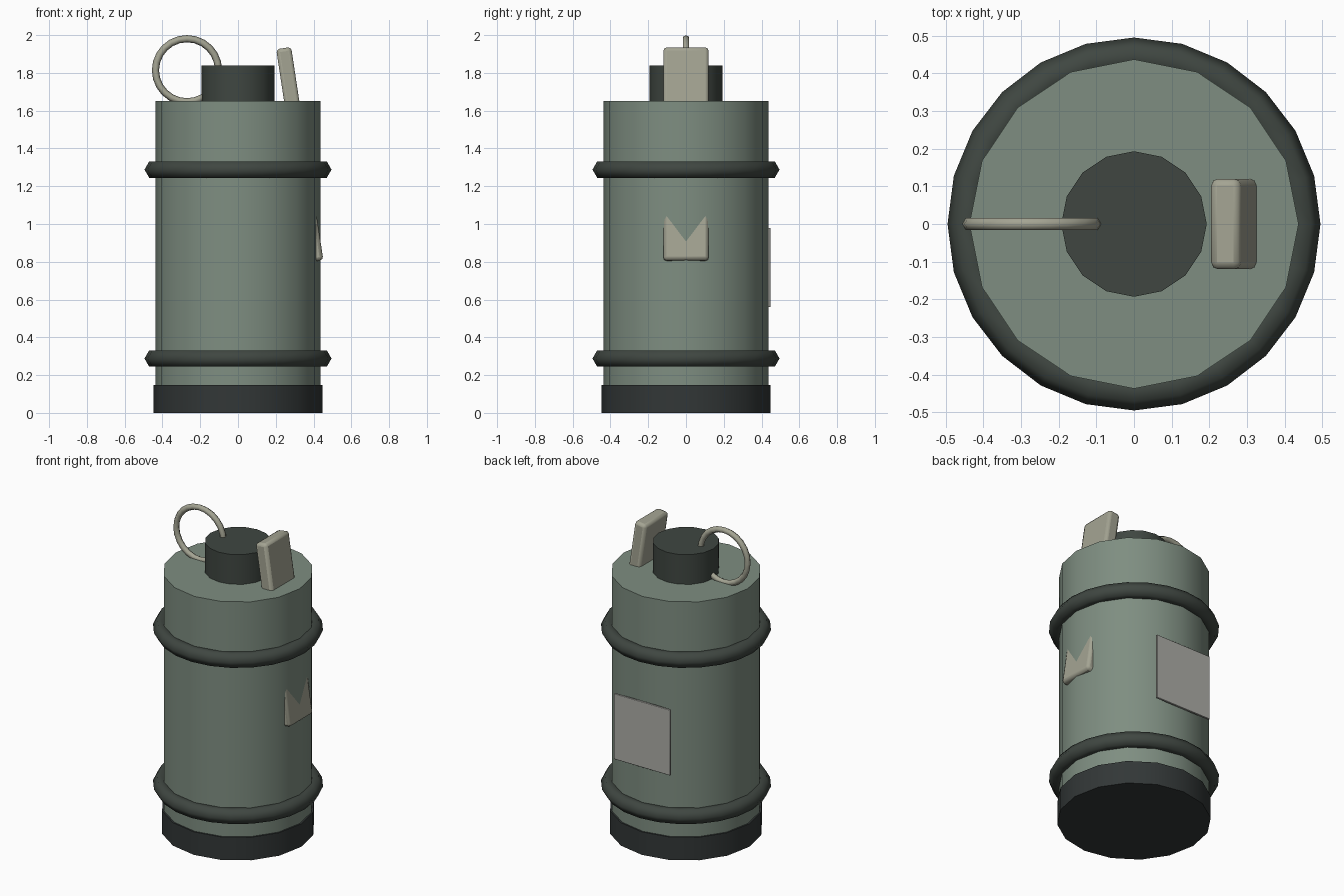
import bpy
import math

if "Cube" in bpy.data.objects:
    bpy.data.objects.remove(bpy.data.objects["Cube"])


def material(name, rgb):
    m = bpy.data.materials.new(name)
    m.diffuse_color = (*rgb, 1)
    m.use_nodes = True
    m.node_tree.nodes["Principled BSDF"].inputs["Base Color"].default_value = m.diffuse_color
    return m


GREEN = material("green_paint", (0.21, 0.27, 0.22))
DARK = material("dark_green", (0.05, 0.062, 0.053))
BLACK = material("dark_base", (0.032, 0.038, 0.038))
METAL = material("pale_metal", (0.37, 0.37, 0.29))
PAPER = material("label_grey", (0.42, 0.42, 0.39))


def finish(name, mat, angle=30):
    ob = bpy.context.object
    ob.name = name
    ob.data.materials.append(mat)
    bpy.ops.object.shade_smooth_by_angle(angle=math.radians(angle))
    return ob


def cylinder(name, radius, z0, z1, mat):
    bpy.ops.mesh.primitive_cylinder_add(vertices=16, radius=radius, depth=z1 - z0,
                                        location=(0, 0, (z0 + z1) / 2))
    return finish(name, mat)


def ring(name, major, minor, loc, mat, rot=(0, 0, 0)):
    bpy.ops.mesh.primitive_torus_add(major_radius=major, minor_radius=minor,
                                     major_segments=24, minor_segments=6,
                                     location=loc, rotation=rot)
    return finish(name, mat, 80)


def plate(name, size, loc, mat, bevel, tilt=0):
    bpy.ops.mesh.primitive_cube_add(size=1, location=loc, rotation=(0, tilt, 0))
    ob = bpy.context.object
    ob.scale = size
    bpy.ops.object.transform_apply(location=False, rotation=False, scale=True)
    finish(name, mat)
    mod = ob.modifiers.new("rounded_edges", 'BEVEL')
    mod.width = bevel
    mod.segments = 2
    return ob


# Canister, base and fuse cap
cylinder("canister_body", 0.437, 0.05, 1.65, GREEN)
cylinder("base_cap", 0.447, 0.0, 0.147, BLACK)
cylinder("fuse_cap", 0.193, 1.6, 1.84, DARK)

# Raised bands around the body
for label, z in (("lower", 0.288), ("upper", 1.288)):
    ring(label + "_band", 0.445, 0.05, (0, 0, z), DARK)

# Pull ring, standing upright beside the cap
ring("pull_ring", 0.167, 0.019, (-0.27, 0, 1.814), METAL, (math.pi / 2, 0, 0))

# Long tilted lever, passing through the body and emerging low on the side
plate("safety_lever", (0.08, 0.24, 1.14), (0.327, 0, 1.3675), METAL, 0.018, -0.15)

# Flat label on the back
plate("back_label", (0.40, 0.014, 0.42), (0, 0.44, 0.77), PAPER, 0.003)
